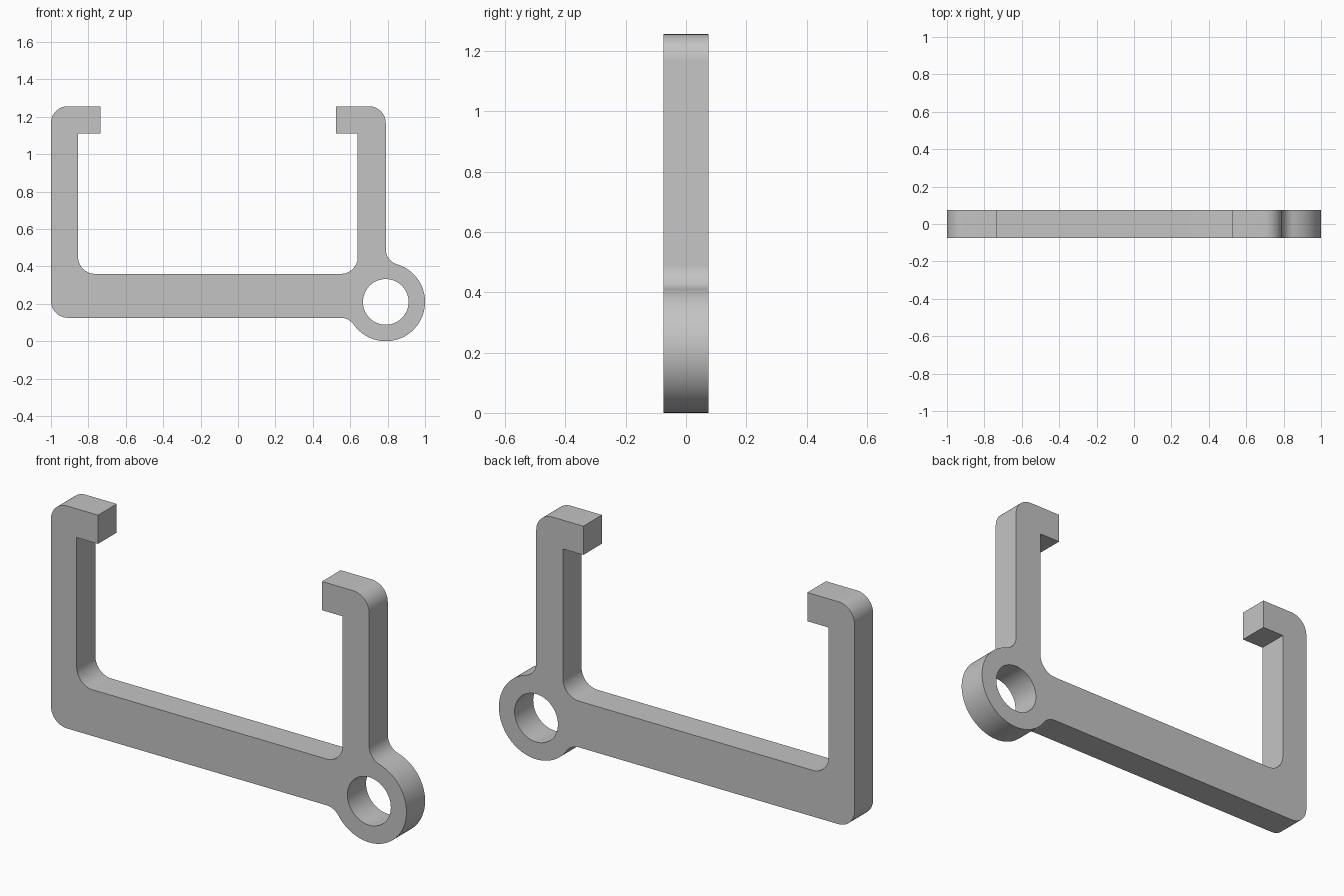
import bpy, bmesh
from math import sin, cos, pi, atan2, sqrt, radians
from mathutils import Vector

cube = bpy.data.objects.get("Cube")
if cube:
    bpy.data.objects.remove(cube, do_unlink=True)

HALF = 0.075                    # half thickness
EYE = Vector((0.79, 0.21))      # ring centre (x, z)
R_OUT, R_IN = 0.21, 0.122       # ring radii
R = 0.09                        # corner rounding
BLEND = 0.083                   # fillet between ring and arms
BAR_LOW, BAR_TOP, TOP, LIP = 0.125, 0.36, 1.256, 1.11


def arc(centre, radius, start, end, steps):
    return [centre + radius * Vector((cos(a), sin(a)))
            for a in (start + (end - start) * i / steps for i in range(steps + 1))]


def round_corner(prev, corner, nxt, steps=12):
    """Quarter round at a right-angled corner."""
    a, b = (prev - corner).normalized(), (nxt - corner).normalized()
    centre = corner + R * (a + b)
    return [centre - R * (b * cos(t) + a * sin(t))
            for t in (pi / 2 * i / steps for i in range(steps + 1))]


# Fillet centres where the ring meets the bar and the right arm
reach = R_OUT + BLEND
low_z = BAR_LOW - BLEND
low = Vector((EYE.x - sqrt(reach ** 2 - (EYE.y - low_z) ** 2), low_z))
side = Vector((EYE.x + BLEND, EYE.y + sqrt(reach ** 2 - BLEND ** 2)))
low_dir = atan2(low.y - EYE.y, low.x - EYE.x)
side_dir = atan2(side.y - EYE.y, side.x - EYE.x)

# Ring side of the outline: lower fillet, outer ring, upper fillet
outline = arc(low, BLEND, pi / 2, low_dir + pi, 10)
outline += arc(EYE, R_OUT, low_dir, side_dir, 56)[1:-1]
outline += arc(side, BLEND, side_dir + pi, pi, 12)

# Arms, hooks and bar, running on around the frame (x, z, rounded)
corners = [(0.79, TOP, True), (0.525, TOP, False), (0.525, LIP, False),
           (0.64, LIP, False), (0.64, BAR_TOP, True), (-0.855, BAR_TOP, True),
           (-0.855, LIP, False), (-0.735, LIP, False), (-0.735, TOP, False),
           (-1, TOP, True), (-1, BAR_LOW, True)]
pts = [Vector(c[:2]) for c in corners]
path = [outline[-1]] + pts + [outline[0]]
for i, c in enumerate(corners):
    outline += round_corner(*path[i:i + 3]) if c[2] else [pts[i]]

hole = arc(EYE, R_IN, 0, 2 * pi, 64)[:-1]

# Fill the profile and extrude it through the thickness
bm = bmesh.new()
edges = []
for loop in (outline, hole):
    verts = [bm.verts.new((p.x, -HALF, p.y)) for p in loop]
    edges += [bm.edges.new((v, verts[(i + 1) % len(verts)])) for i, v in enumerate(verts)]
bmesh.ops.triangle_fill(bm, edges=edges, use_beauty=True)
ext = bmesh.ops.extrude_face_region(bm, geom=bm.faces[:])
moved = [g for g in ext["geom"] if isinstance(g, bmesh.types.BMVert)]
bmesh.ops.translate(bm, verts=moved, vec=(0, 2 * HALF, 0))
bmesh.ops.recalc_face_normals(bm, faces=bm.faces[:])

mesh = bpy.data.meshes.new("hooked_frame")
bm.to_mesh(mesh)
bm.free()
frame = bpy.data.objects.new("hooked_frame_with_ring", mesh)
bpy.context.collection.objects.link(frame)

# Plain grey material
grey = bpy.data.materials.new("light_grey")
grey.use_nodes = True
grey.diffuse_color = (0.55, 0.55, 0.55, 1)
bsdf = next(n for n in grey.node_tree.nodes if n.type == "BSDF_PRINCIPLED")
bsdf.inputs["Base Color"].default_value = grey.diffuse_color
mesh.materials.append(grey)

bpy.ops.object.select_all(action="DESELECT")
frame.select_set(True)
bpy.context.view_layer.objects.active = frame
bpy.ops.object.shade_smooth_by_angle(angle=radians(30))
